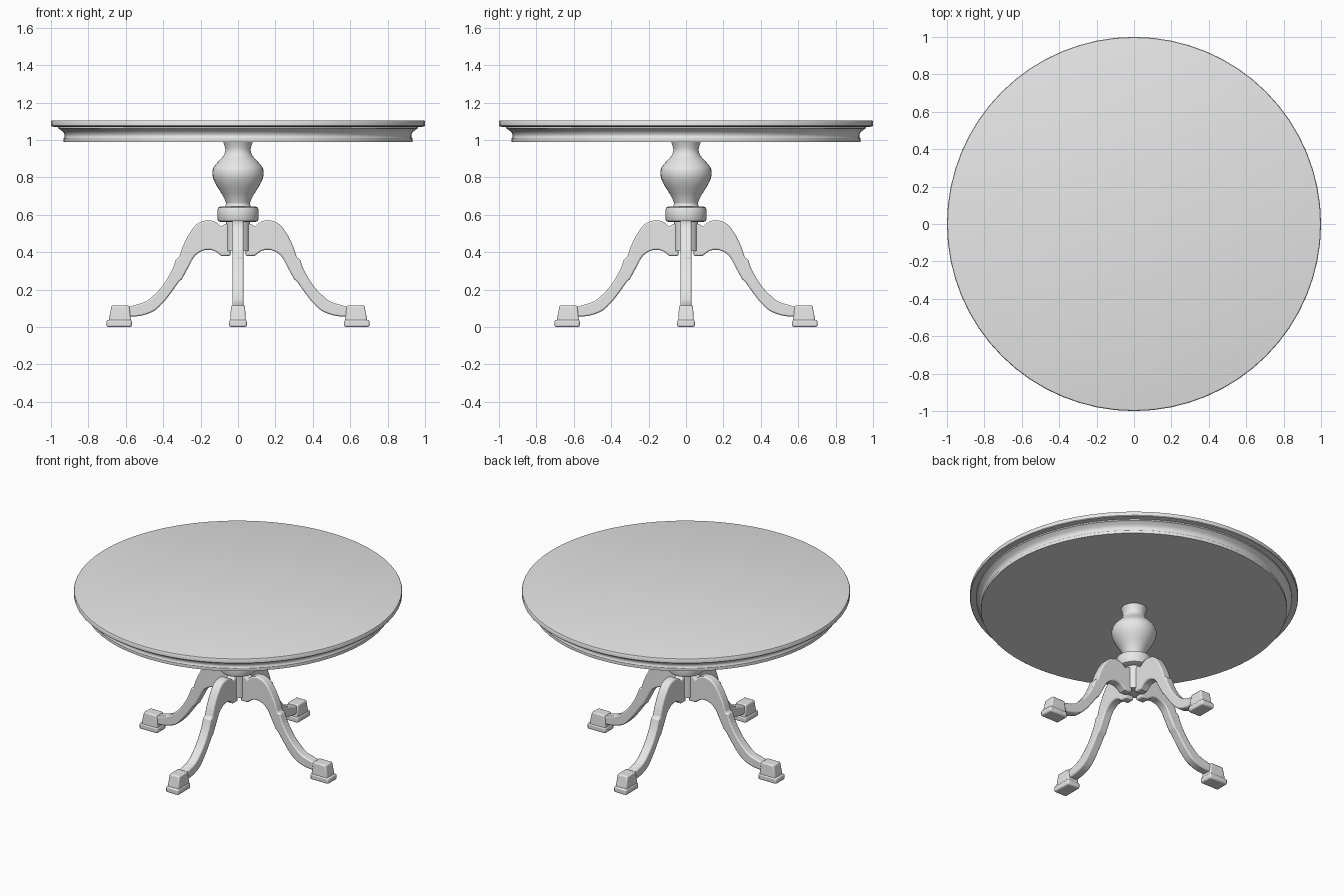
import bpy, bmesh, math
from mathutils import Matrix, Vector

cube = bpy.data.objects.get("Cube")
if cube:
    bpy.data.objects.remove(cube, do_unlink=True)

GREY = (0.8, 0.8, 0.8, 1.0)
grey = bpy.data.materials.new("plain grey")
grey.use_nodes = True
grey.diffuse_color = GREY
grey.node_tree.nodes["Principled BSDF"].inputs["Base Color"].default_value = GREY


def finish(name, bm, bevel=0, segments=2, angle=35):
    """Turn a bmesh into a shaded object, optionally with rounded edges."""
    bmesh.ops.recalc_face_normals(bm, faces=bm.faces)
    mesh = bpy.data.meshes.new(name)
    bm.to_mesh(mesh)
    bm.free()
    obj = bpy.data.objects.new(name, mesh)
    bpy.context.collection.objects.link(obj)
    mesh.materials.append(grey)
    bpy.ops.object.select_all(action='DESELECT')
    obj.select_set(True)
    bpy.context.view_layer.objects.active = obj
    bpy.ops.object.shade_smooth_by_angle(angle=math.radians(angle))
    if bevel:
        mod = obj.modifiers.new("rounded edges", 'BEVEL')
        mod.width = bevel
        mod.segments = segments
        mod.limit_method = 'ANGLE'
        mod.angle_limit = math.radians(50)
    return obj


def smooth_path(points, steps=4):
    """Pass a smooth curve through a few points."""
    p = [Vector(q) for q in points]
    p = [p[0]] + p + [p[-1]]
    out = []
    for a, b, c, d in zip(p, p[1:], p[2:], p[3:]):
        for i in range(steps):
            t = i / steps
            out.append(0.5 * (2 * b + (c - a) * t + (2 * a - 5 * b + 4 * c - d) * t**2
                              + (3 * b - a - 3 * c + d) * t**3))
    return out + [p[-1]]


def turned(name, profile, sides):
    """Spin a (radius, height) profile, closed at both ends."""
    bm = bmesh.new()
    rings = []
    for r, z in profile:
        rings.append([bm.verts.new((r * math.cos(math.tau * i / sides),
                                    r * math.sin(math.tau * i / sides), z))
                      for i in range(sides)])
    for low, high in zip(rings, rings[1:]):
        for i in range(sides):
            j = (i + 1) % sides
            bm.faces.new((low[i], low[j], high[j], high[i]))
    bm.faces.new(rings[0])
    bm.faces.new(rings[-1])
    return finish(name, bm)


def block(name, bottom, top, turn, bevel):
    """Tapered block; each end is (inner, outer, half width, height)."""
    bm = bmesh.new()
    rings = []
    for a, b, w, z in (bottom, top):
        rings.append([bm.verts.new(co) for co in
                      ((a, -w, z), (b, -w, z), (b, w, z), (a, w, z))])
    low, high = rings
    for i in range(4):
        j = (i + 1) % 4
        bm.faces.new((low[i], low[j], high[j], high[i]))
    bm.faces.new(low)
    bm.faces.new(high)
    bm.transform(turn)
    return finish(name, bm, bevel)


# Round top with its moulded apron
turned("table_top", [(0.985, 1.07), (0.997, 1.072), (1, 1.076), (1, 1.098),
                     (0.997, 1.103), (0.99, 1.105)], 64)
apron = smooth_path([(0.93, 1.012), (0.927, 1.025), (0.935, 1.042), (0.957, 1.06)])
turned("apron", [(0.932, 0.99), (0.932, 1.01)] + [tuple(v) for v in apron]
       + [(0.962, 1.062), (0.962, 1.075)], 64)

# Turned pedestal
vase = smooth_path([(0.063, 0.66), (0.08, 0.70), (0.12, 0.765), (0.136, 0.81),
                    (0.132, 0.85), (0.105, 0.885), (0.076, 0.918),
                    (0.068, 0.95), (0.08, 0.992)])
turned("pedestal_vase", [(0.063, 0.63)] + [tuple(v) for v in vase], 32)
turned("pedestal_collar", [(0.095, 0.562), (0.105, 0.566), (0.11, 0.575), (0.11, 0.626),
                           (0.106, 0.638), (0.095, 0.643), (0.068, 0.645),
                           (0.063, 0.66)], 32)
turned("pedestal_core", [(0.064, 0.405), (0.064, 0.57)], 24)

# Leg outline: top edge going out, then bottom edge coming back
outline = (smooth_path([(0.04, 0.55), (0.07, 0.55), (0.09, 0.535)], 2)
           + smooth_path([(0.105, 0.55), (0.13, 0.565), (0.17, 0.57), (0.22, 0.55),
                          (0.26, 0.50), (0.295, 0.43), (0.315, 0.37)])
           + smooth_path([(0.33, 0.365), (0.355, 0.30), (0.40, 0.225), (0.45, 0.17),
                          (0.50, 0.133), (0.59, 0.107)])
           + smooth_path([(0.59, 0.055), (0.52, 0.06), (0.45, 0.085), (0.40, 0.13),
                          (0.36, 0.18), (0.315, 0.243)])
           + smooth_path([(0.30, 0.255), (0.265, 0.32), (0.23, 0.38), (0.18, 0.41),
                          (0.13, 0.408), (0.09, 0.38)])
           + [Vector((0.04, 0.38))])

sides = ("left", "back", "right", "front")
for n, side in enumerate(sides):
    turn = Matrix.Rotation(n * math.pi / 2, 4, 'Z')
    bm = bmesh.new()
    face = bm.faces.new([bm.verts.new((v.x, -0.03, v.y)) for v in outline])
    made = bmesh.ops.extrude_face_region(bm, geom=[face])["geom"]
    bmesh.ops.translate(bm, vec=(0, 0.06, 0),
                        verts=[g for g in made if isinstance(g, bmesh.types.BMVert)])
    bm.transform(turn)
    finish(side + "_leg", bm, 0.008)
    # Foot block on a wider pad
    block(side + "_foot", (0.572, 0.692, 0.042, 0.03), (0.582, 0.676, 0.037, 0.115),
          turn, 0.007)
    block(side + "_foot_pad", (0.568, 0.703, 0.047, 0), (0.568, 0.703, 0.047, 0.038),
          turn, 0.009)
